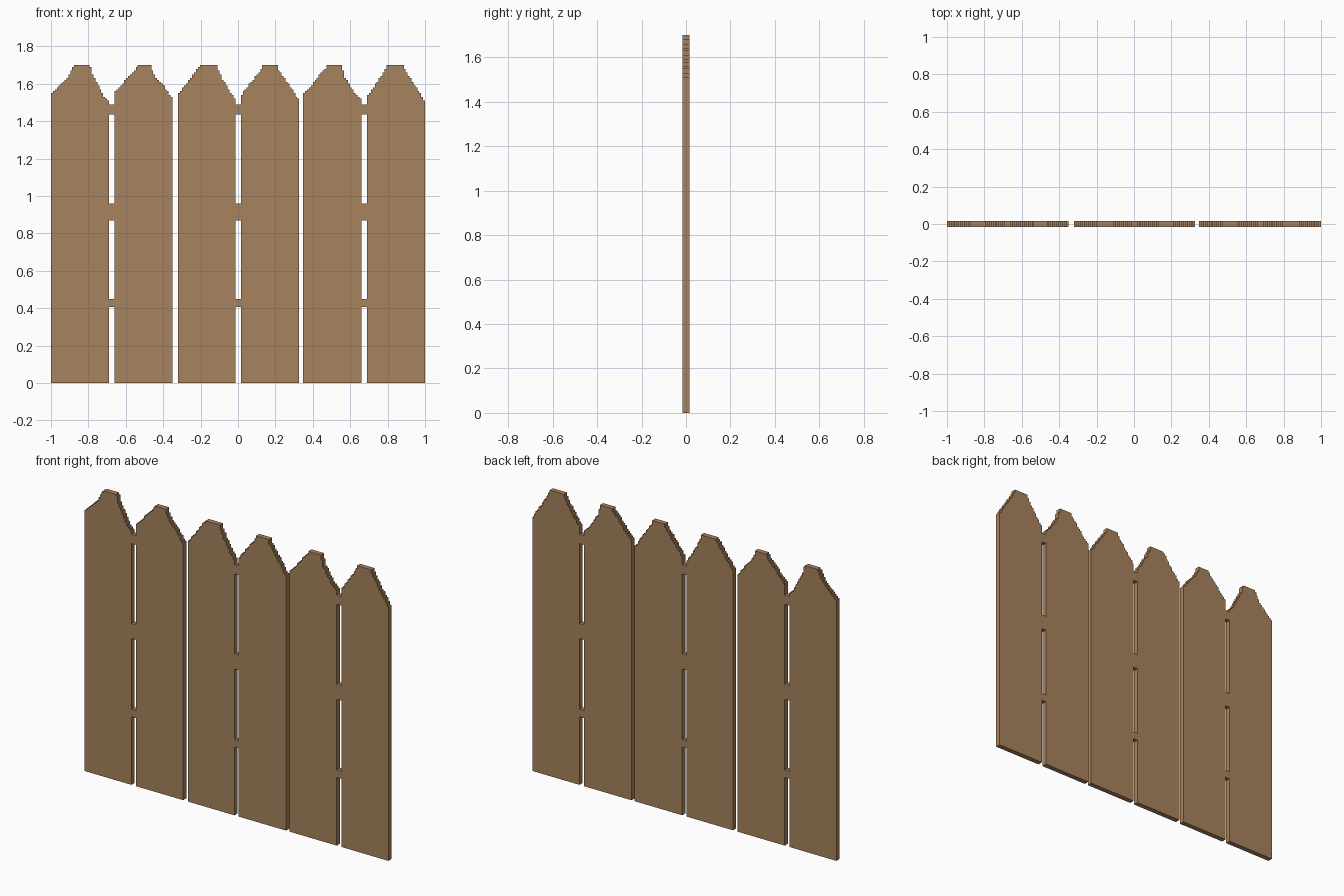
import bpy, bmesh

if "Cube" in bpy.data.objects:
    bpy.data.objects.remove(bpy.data.objects["Cube"])

HALF = 0.015   # half thickness of the panel
STEP = 0.0105  # width of the small sawn steps on the tips

wood = bpy.data.materials.new("warm brown wood")
wood.diffuse_color = (0.39, 0.225, 0.11, 1)
wood.use_nodes = True
wood.node_tree.nodes["Principled BSDF"].inputs["Base Color"].default_value = wood.diffuse_color


def extrude_outline(name, outline):
    """Flat x-z outline extruded through the panel thickness."""
    bm = bmesh.new()
    face = bm.faces.new([bm.verts.new((x, -HALF, z)) for x, z in outline])
    out = bmesh.ops.extrude_face_region(bm, geom=[face])
    verts = [g for g in out["geom"] if isinstance(g, bmesh.types.BMVert)]
    bmesh.ops.translate(bm, verts=verts, vec=(0, 2 * HALF, 0))
    bmesh.ops.recalc_face_normals(bm, faces=bm.faces)
    mesh = bpy.data.meshes.new(name)
    bm.to_mesh(mesh)
    bm.free()
    mesh.materials.append(wood)
    obj = bpy.data.objects.new(name, mesh)
    bpy.context.collection.objects.link(obj)
    return obj


def height(tip, x):
    for (x0, z0), (x1, z1) in zip(tip, tip[1:]):
        if x <= x1:
            return z0 + (z1 - z0) * (x - x0) / (x1 - x0)
    return tip[-1][1]


def board(name, left, right, tip):
    """Board whose pointed tip is cut in small steps."""
    n = round((right - left) / STEP)
    w = (right - left) / n
    pts = [(right, 0), (left, 0)]
    last = None
    for i in range(n):
        z = round(height(tip, (i + 0.5) * w) / 0.01) * 0.01
        if z != last:
            if last is not None:
                pts.append((left + i * w, last))
            pts.append((left + i * w, z))
            last = z
    pts.append((right, last))
    extrude_outline(name, pts)


# Boards: left edge, right edge, tip profile (offset from left edge, height)
boards = [
    (-1.0, -0.69, [(0, 1.55), (.06, 1.60), (.085, 1.63), (.115, 1.68), (.13, 1.70),
                   (.21, 1.70), (.215, 1.67), (.24, 1.61), (.283, 1.535), (.31, 1.505)]),
    (-0.66, -0.35, [(0, 1.55), (.06, 1.62), (.115, 1.68), (.125, 1.70),
                    (.19, 1.70), (.215, 1.64), (.26, 1.59), (.31, 1.52)]),
    (-0.32, -0.013, [(0, 1.54), (.06, 1.62), (.095, 1.67), (.12, 1.70),
                     (.205, 1.70), (.235, 1.63), (.285, 1.545), (.307, 1.51)]),
    (0.015, 0.327, [(0, 1.535), (.05, 1.60), (.09, 1.65), (.12, 1.70),
                    (.19, 1.70), (.21, 1.66), (.26, 1.59), (.312, 1.51)]),
    (0.348, 0.66, [(0, 1.54), (.04, 1.58), (.07, 1.625), (.12, 1.68), (.13, 1.70),
                   (.205, 1.70), (.22, 1.64), (.27, 1.56), (.312, 1.51)]),
    (0.69, 1.0, [(0, 1.53), (.04, 1.59), (.09, 1.66), (.11, 1.70), (.19, 1.70),
                 (.225, 1.64), (.26, 1.58), (.295, 1.53), (.31, 1.505)]),
]
for i, (l, r, tip) in enumerate(boards):
    board(f"fence_board_{i + 1}", l, r, tip)

# Rail pieces bridging every second gap
for g in (0, 2, 4):
    l, r = boards[g][1], boards[g + 1][0]
    for name, z0, z1 in (("lower", .405, .45), ("middle", .87, .96), ("upper", 1.435, 1.49)):
        extrude_outline(f"{name}_rail_{g // 2 + 1}", [(l, z0), (r, z0), (r, z1), (l, z1)])
